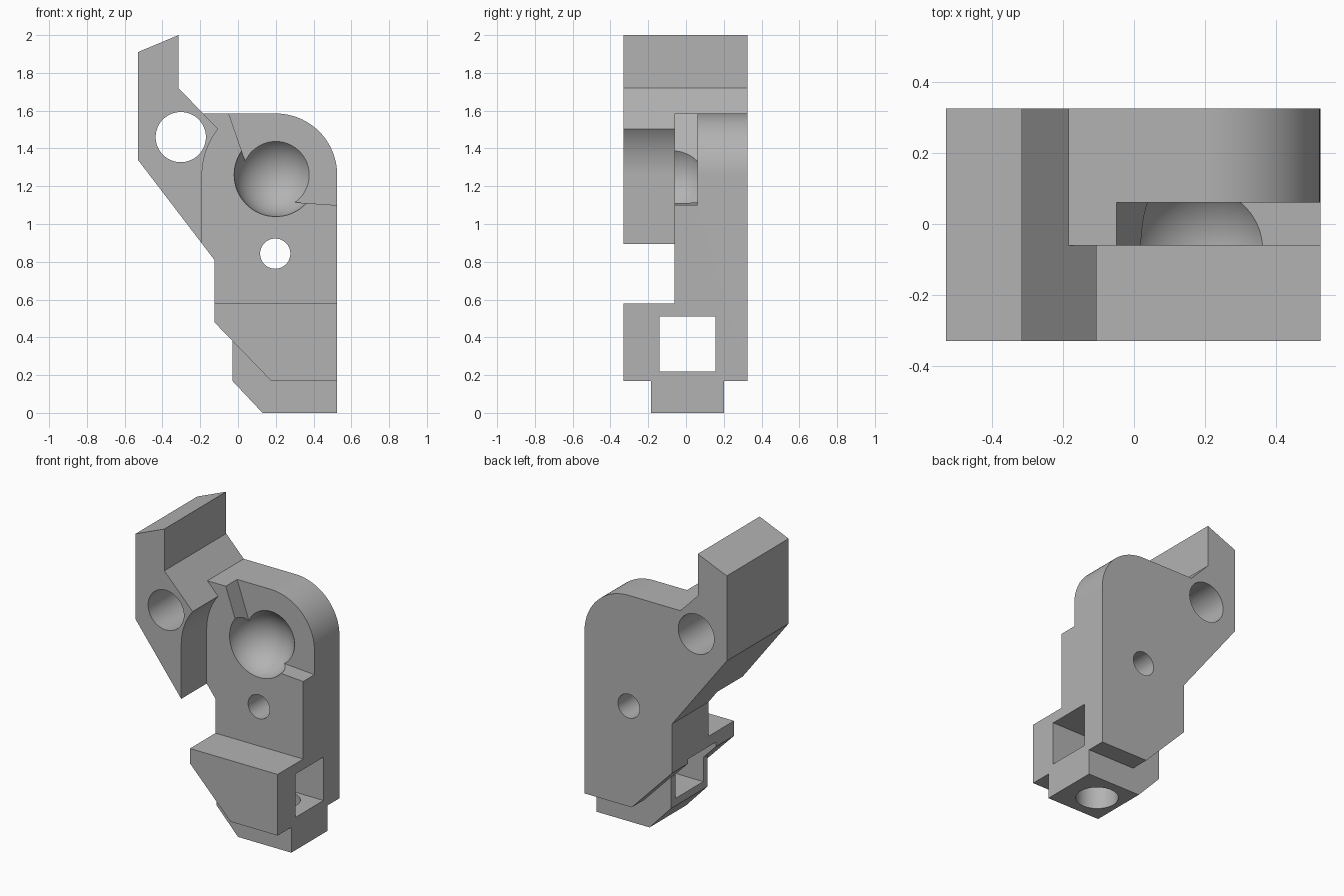
import bpy
import bmesh
from math import cos, sin, pi, radians
from mathutils import Matrix

cube = bpy.data.objects.get("Cube")
if cube:
    bpy.data.objects.remove(cube, do_unlink=True)

grey = bpy.data.materials.new("plain grey")
grey.use_nodes = True
colour = (0.45, 0.45, 0.45, 1)
grey.diffuse_color = colour
grey.node_tree.nodes["Principled BSDF"].inputs["Base Color"].default_value = colour

FRONT, BACK, FACE = -0.33, 0.325, -0.06   # depth of front, back and recessed face
CX, CZ = 0.2, 1.26                        # centre of the rounded shoulder and socket


def finish(name, bm):
    bmesh.ops.recalc_face_normals(bm, faces=bm.faces)
    mesh = bpy.data.meshes.new(name)
    bm.to_mesh(mesh)
    bm.free()
    mesh.materials.append(grey)
    obj = bpy.data.objects.new(name, mesh)
    bpy.context.collection.objects.link(obj)
    return obj


def slab(name, outline, y0, y1):
    """Extrude an x-z outline from y0 to y1."""
    bm = bmesh.new()
    face = bm.faces.new([bm.verts.new((x, y0, z)) for x, z in outline])
    new = bmesh.ops.extrude_face_region(bm, geom=[face])["geom"]
    bmesh.ops.translate(bm, vec=(0, y1 - y0, 0),
                        verts=[v for v in new if isinstance(v, bmesh.types.BMVert)])
    return finish(name, bm)


def rod(name, centre, radius, length, axis):
    bm = bmesh.new()
    turn = Matrix.Rotation(pi / 2, 4, "X") if axis == "Y" else Matrix()
    bmesh.ops.create_cone(bm, cap_ends=True, segments=64, radius1=radius, radius2=radius,
                          depth=length, matrix=Matrix.Translation(centre) @ turn)
    return finish(name, bm)


def arc(radius, start, end, steps):
    angles = [radians(start + (end - start) * i / steps) for i in range(steps + 1)]
    return [(CX + radius * cos(a), CZ + radius * sin(a)) for a in angles]


def combine(target, tool, operation):
    mod = target.modifiers.new(tool.name, "BOOLEAN")
    mod.operation, mod.solver, mod.object = operation, "EXACT", tool
    bpy.context.view_layer.objects.active = target
    bpy.ops.object.modifier_apply(modifier=mod.name)
    bpy.data.objects.remove(tool, do_unlink=True)


# Main body with raised arm, rounded shoulder and chamfered foot
body = slab("bracket_body",
            [(-0.53, 1.34), (-0.53, 1.91), (-0.315, 2.0), (-0.315, 1.72), (-0.185, 1.585)]
            + arc(0.325, 90, 0, 24)
            + [(0.525, 0.17), (0.175, 0.17), (-0.125, 0.48), (-0.125, 0.81)],
            FRONT, BACK)

# Front relief, leaving the arm and the lower block at full depth
relief = slab("relief_cutter",
              [(-0.19, 0.58), (-0.19, CZ)] + arc(0.39, 179, 141.5, 14)
              + [(-0.185, 1.585), (-0.185, 1.8), (0.8, 1.8), (0.8, 0.58)],
              -0.6, FACE)
combine(body, relief, "DIFFERENCE")

# Narrow tongue under the lower block
tongue = slab("tongue",
              [(-0.03, 0.38), (-0.03, 0.17), (0.13, 0), (0.525, 0), (0.525, 0.38)],
              -0.185, 0.2)
combine(body, tongue, "UNION")

# Shallow recessed sector around the socket
sector = slab("sector_cutter",
              [(-0.084, 1.687), (0.06, 1.27), (0.25, 1.118), (0.7, 1.088), (0.7, 1.687)],
              -0.2, 0.06)
combine(body, sector, "DIFFERENCE")

# Ball socket
bm = bmesh.new()
bmesh.ops.create_uvsphere(bm, u_segments=64, v_segments=32, radius=0.221,
                          matrix=Matrix.Translation((CX, -0.072, CZ)))
combine(body, finish("socket_cutter", bm), "DIFFERENCE")

# Square passage from side to side
passage = slab("passage_cutter", [(-0.8, 0.22), (0.8, 0.22), (0.8, 0.51), (-0.8, 0.51)],
               -0.14, 0.155)
combine(body, passage, "DIFFERENCE")

# Round holes: arm pivot, small pin and the one in the foot
for name, centre, radius, length, axis in (
        ("pivot_hole", (-0.303, 0, 1.46), 0.133, 2, "Y"),
        ("pin_hole", (0.197, 0, 0.843), 0.08, 2, "Y"),
        ("foot_hole", (0.3, 0.008, 0.1), 0.129, 0.5, "Z")):
    combine(body, rod(name, centre, radius, length, axis), "DIFFERENCE")

# Smooth the curved walls, keep the edges sharp
bpy.ops.object.select_all(action="DESELECT")
body.select_set(True)
bpy.context.view_layer.objects.active = body
bpy.ops.object.shade_smooth_by_angle(angle=radians(30))
